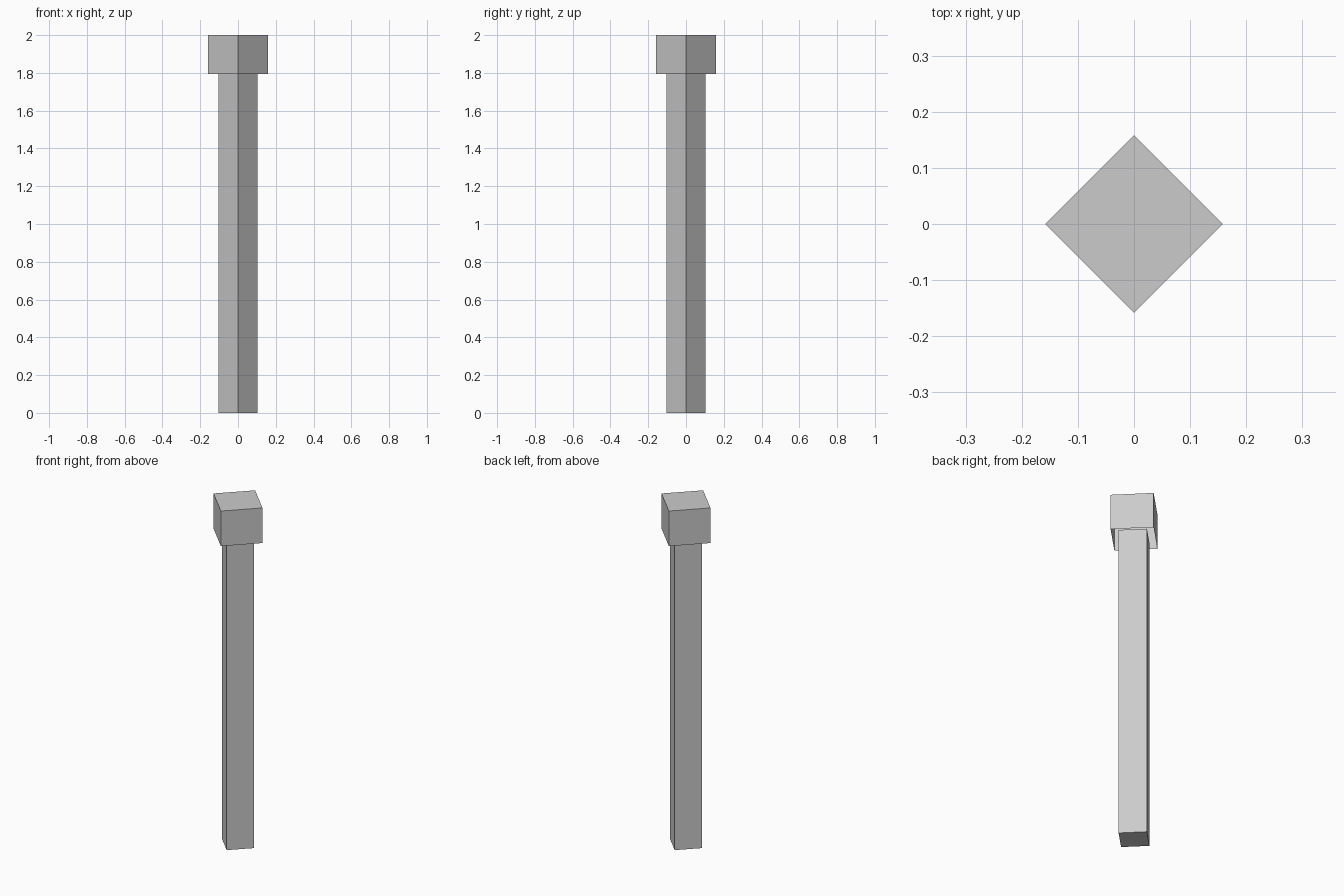
import bpy, bmesh, math

if "Cube" in bpy.data.objects:
    bpy.data.objects.remove(bpy.data.objects["Cube"])


def square_prism(name, radius, z0, z1, open_bottom=False):
    """Four-sided prism with its corners on the x and y axes."""
    bm = bmesh.new()
    ring = [(radius * math.cos(i * math.pi / 2), radius * math.sin(i * math.pi / 2))
            for i in range(4)]
    low = [bm.verts.new((x, y, z0)) for x, y in ring]
    high = [bm.verts.new((x, y, z1)) for x, y in ring]
    for i in range(4):
        j = (i + 1) % 4
        bm.faces.new((low[i], low[j], high[j], high[i]))
    bm.faces.new(high)
    if not open_bottom:
        bm.faces.new(low[::-1])
    mesh = bpy.data.meshes.new(name)
    bm.to_mesh(mesh)
    bm.free()
    obj = bpy.data.objects.new(name, mesh)
    bpy.context.collection.objects.link(obj)
    return obj


# Slim post, reaching just inside the cap
square_prism("post", 0.104, 0.0, 1.81)

# Wider hollow cap, open underneath
square_prism("post_cap", 0.158, 1.795, 2.0, open_bottom=True)
